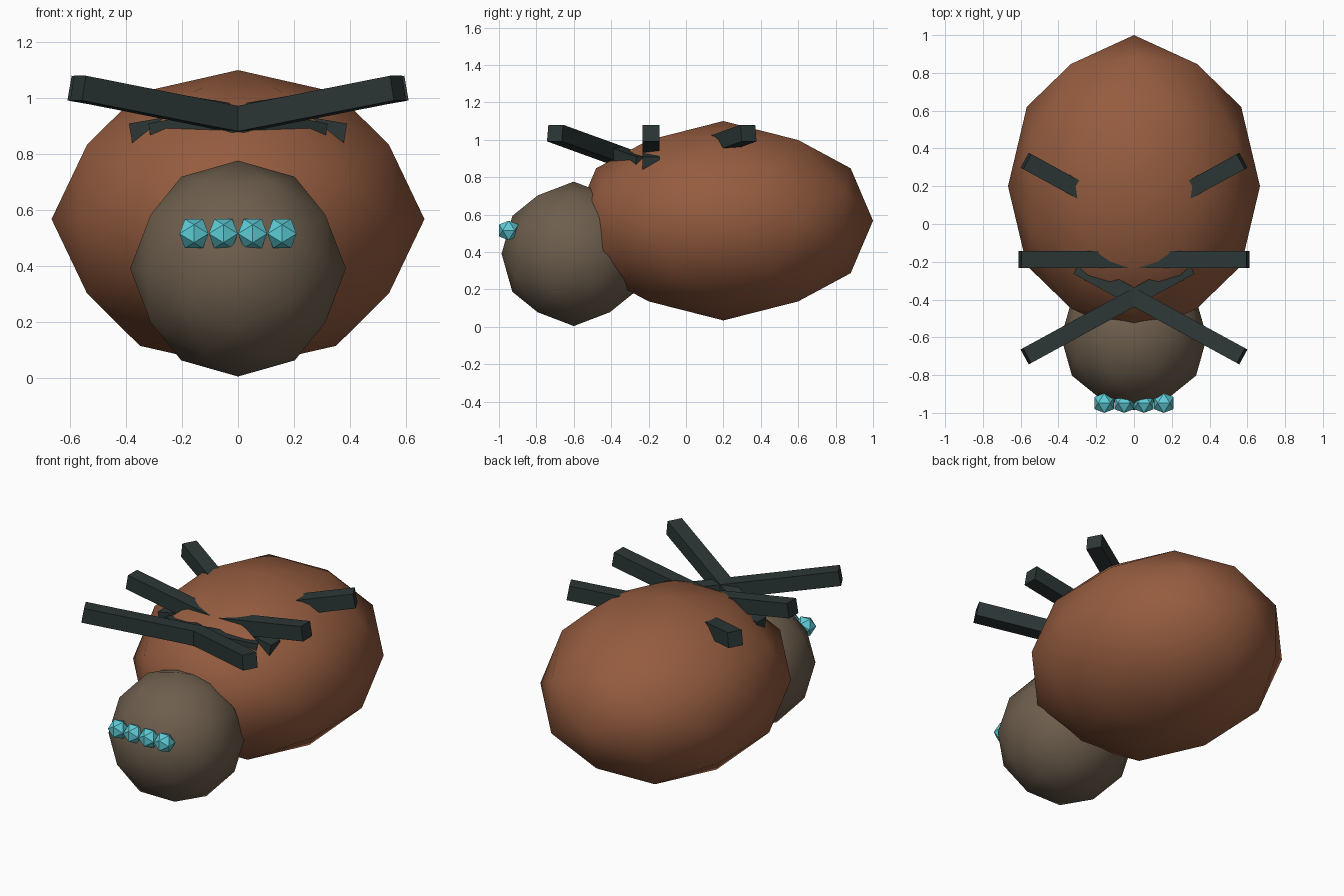
import bpy, bmesh, math
from mathutils import Matrix, Vector

cube = bpy.data.objects.get("Cube")
if cube:
    bpy.data.objects.remove(cube, do_unlink=True)


def material(name, rgb):
    m = bpy.data.materials.new(name)
    m.use_nodes = True
    m.diffuse_color = (*rgb, 1)
    m.node_tree.nodes["Principled BSDF"].inputs["Base Color"].default_value = (*rgb, 1)
    return m


BROWN = material("rust_brown", (0.30, 0.107, 0.05))
TAUPE = material("taupe", (0.155, 0.113, 0.075))
DARK = material("dark_slate", (0.025, 0.037, 0.037))
CYAN = material("cyan", (0.11, 0.60, 0.67))


def finish(bm, name, mat, matrix, smooth=False):
    bmesh.ops.transform(bm, matrix=matrix, verts=bm.verts)
    bmesh.ops.recalc_face_normals(bm, faces=bm.faces)
    for f in bm.faces:
        f.smooth = smooth
    mesh = bpy.data.meshes.new(name)
    bm.to_mesh(mesh)
    bm.free()
    mesh.materials.append(mat)
    ob = bpy.data.objects.new(name, mesh)
    bpy.context.collection.objects.link(ob)
    return ob


def ico(name, mat, center, radii, detail):
    """Icosahedron with its two-fold axes on x, y and z, split once if detailed."""
    bm = bmesh.new()
    phi = (1 + math.sqrt(5)) / 2
    for a in (-1, 1):
        for b in (-phi, phi):
            for p in ((a, 0, b), (0, b, a), (b, a, 0)):
                bm.verts.new(Vector(p).normalized())
    bmesh.ops.convex_hull(bm, input=bm.verts)
    if detail:
        bmesh.ops.subdivide_edges(bm, edges=bm.edges[:], cuts=1, use_grid_fill=True)
        for v in bm.verts:
            v.co.normalize()
    place = Matrix.Translation(center) @ Matrix.Diagonal((*radii, 1))
    return finish(bm, name, mat, place, smooth=detail)


# Body and head
ico("body", BROWN, (0, 0.2, 0.567), (0.667, 0.8, 0.533), True)
ico("head", TAUPE, (0, -0.6, 0.39), (0.386, 0.386, 0.386), True)

# Row of four eyes
for i in range(4):
    ico(f"eye_{i + 1}", CYAN, ((i - 1.5) * 0.105, -0.948, 0.515), (0.061,) * 3, False)

# Three pairs of straight legs that pass through the body
LEGS = {"front": (0.14, -0.464, -0.5), "middle": (0.11, -0.187, 0), "back": (0.14, 0.098, 0.5)}
for row, (x, y, yaw) in LEGS.items():
    for side, sign in (("left", 1), ("right", -1)):
        bm = bmesh.new()
        bmesh.ops.create_cube(bm, size=1)
        place = (Matrix.Translation((sign * x, y, 0.95))
                 @ Matrix.Rotation(sign * yaw, 4, 'Z')
                 @ Matrix.Rotation(-sign * 0.172, 4, 'Y')
                 @ Matrix.Diagonal((1.0, 0.09, 0.09, 1)))
        finish(bm, f"{row}_{side}_leg", DARK, place)
